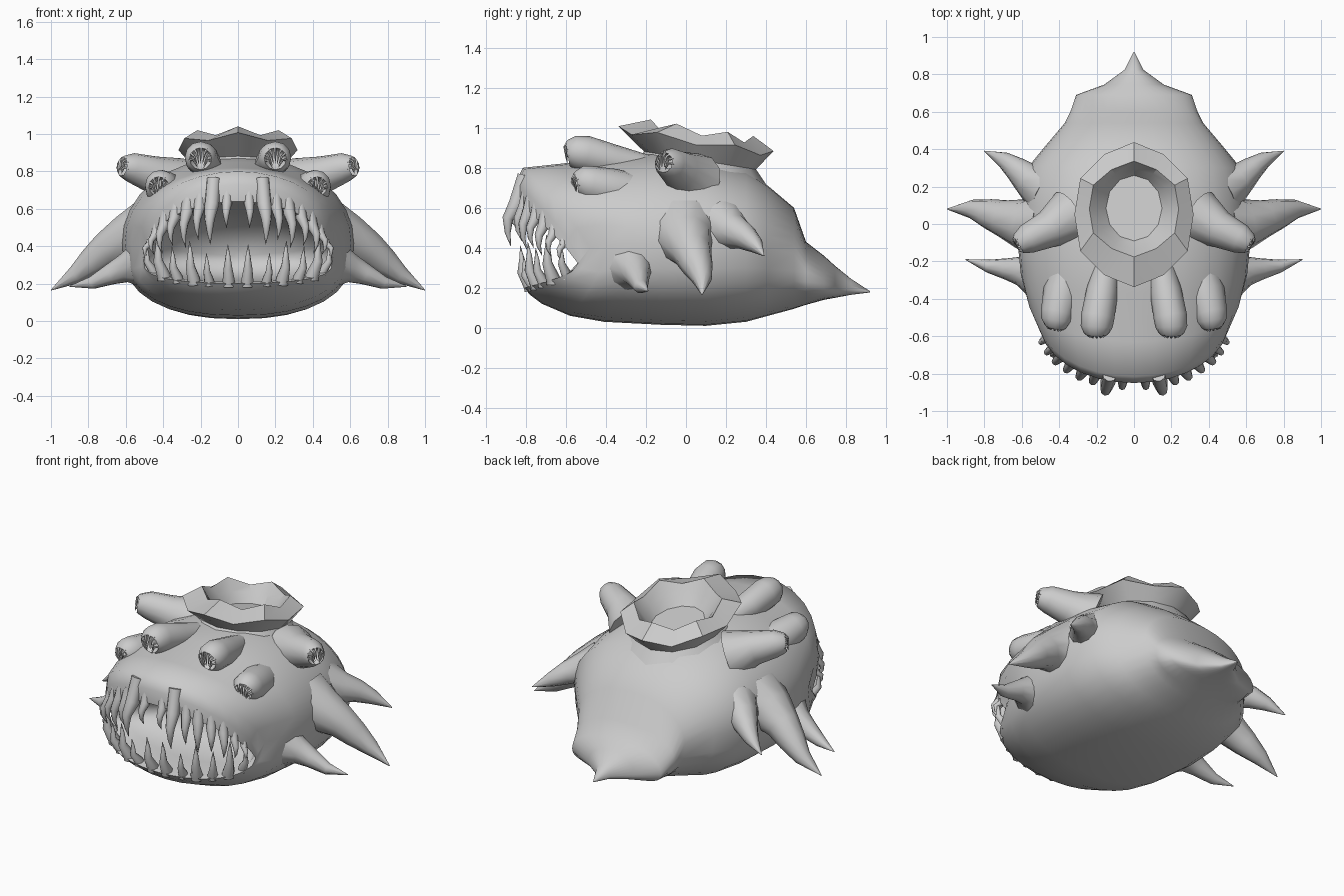
import bpy, bmesh, math
from mathutils import Vector

if "Cube" in bpy.data.objects:
    bpy.data.objects.remove(bpy.data.objects["Cube"])

mat = bpy.data.materials.new("plain grey")
mat.diffuse_color = (0.6, 0.6, 0.6, 1)
mat.use_nodes = True
mat.node_tree.nodes["Principled BSDF"].inputs["Base Color"].default_value = mat.diffuse_color


def finish(name, bm, angle=40):
    bmesh.ops.recalc_face_normals(bm, faces=bm.faces)
    me = bpy.data.meshes.new(name)
    bm.to_mesh(me)
    bm.free()
    ob = bpy.data.objects.new(name, me)
    bpy.context.collection.objects.link(ob)
    me.materials.append(mat)
    bpy.ops.object.select_all(action='DESELECT')
    ob.select_set(True)
    bpy.context.view_layer.objects.active = ob
    bpy.ops.object.shade_smooth_by_angle(angle=math.radians(angle))
    return ob


def skin(bm, rings):
    """Bridge rings of points into a closed surface."""
    vs = [[bm.verts.new(p) for p in r] for r in rings]
    n = len(vs[0])
    for a, b in zip(vs, vs[1:]):
        for i in range(n):
            j = (i + 1) % n
            bm.faces.new((a[i], a[j], b[j], b[i]))
    bm.faces.new(vs[0])
    bm.faces.new(vs[-1])


def tube(bm, path, radii, n=8, socket=False, side=1):
    """Tapered tube along a path; side=-1 mirrors it in x."""
    pts = [Vector(p) for p in path]
    q, last, rings = None, None, []
    for i, p in enumerate(pts):
        t = (pts[min(i + 1, len(pts) - 1)] - pts[max(i - 1, 0)]).normalized()
        q = t.to_track_quat('Z', 'Y') if q is None else last.rotation_difference(t) @ q
        last = t
        rings.append([p + q @ Vector((math.cos(k * math.tau / n), math.sin(k * math.tau / n), 0)) * radii[i]
                      for k in range(n)])
    if socket:
        for scale, back in ((0.85, -0.012), (0.7, 0.015), (0.45, 0.035)):
            c = pts[-1] - last * back
            rings.append([c + (p - pts[-1]) * scale for p in rings[len(pts) - 1]])
    skin(bm, [[Vector((p.x * side, p.y, p.z)) for p in r] for r in rings])
    return last


# Body rings: half width, middle z, top z, bottom z, side y, forward reach of top and bottom
LIP = (.50, .315, .64, .20, -.535, .315, .275)
BODY = [
    (.03, .34, .38, .30, -.33, 0, 0),
    (.30, .34, .50, .24, -.37, .04, .04),
    (.43, .33, .58, .215, -.44, .15, .15),
    (.475, .32, .625, .21, -.515, .295, .255),
    LIP,
    (.508, .35, .73, .165, -.52, .33, .26),
    (.525, .40, .80, .12, -.48, .335, .24),
    (.57, .41, .82, .06, -.40, .23, .18),
    (.605, .42, .85, .03, -.27, .10, .14),
    (.62, .42, .875, .015, -.12, .05, 0),
    (.60, .42, .84, .01, .10, 0, 0),
    (.57, .42, .785, .03, .30, 0, 0),
    (.48, .40, .71, .06, .41, 0, 0),
    (.37, .37, .60, .095, .54, 0, 0),
    (.34, .28, .43, .115, .60, 0, 0),
    (.31, .22, .36, .14, .69, 0, 0),
    (.16, .20, .31, .15, .745, 0, 0),
    (.05, .19, .245, .165, .825, 0, 0),
    (.003, .18, .183, .177, .92, 0, 0),
]


def ring_point(r, a):
    w, zc, zt, zb, y, up, dn = r
    c, s = math.cos(a), math.sin(a)
    front = up > .12
    x = w * math.copysign(abs(c) ** (1 if front else .87), c)
    if s >= 0:
        return Vector((x, y - up * s, zc + (zt - zc) * s ** (.85 if front else 1)))
    return Vector((x, y + dn * s, zc - (zc - zb) * abs(s) ** (.6 if front else .72)))


# Body with open mouth
bm = bmesh.new()
skin(bm, [[ring_point(r, k * math.tau / 32) for k in range(32)] for r in BODY])
finish("body", bm, 60)

# Teeth: angle on the lip, length, thickness
UPPER = [(83, .14, .028), (74, .22, .040), (65, .18, .032), (56, .20, .034),
         (46, .16, .030), (36, .16, .030), (26, .12, .024), (16, .09, .02)]
LOWER = [(-84, .21, .034), (-71, .16, .028), (-60, .22, .036),
         (-47, .18, .030), (-33, .23, .036), (-17, .16, .026)]
for name, table, d in (("upper_teeth", UPPER, -1), ("lower_teeth", LOWER, 1)):
    bm = bmesh.new()
    for side in (-1, 1):
        for deg, length, r in table:
            p = ring_point(LIP, math.radians(deg))
            out = Vector((p.x, p.y + .3, 0)).normalized()
            z = Vector((0, 0, d))
            fang = deg == 74
            if d < 0:
                root, inset, gum, lean, tip = (.13, .035, .01, .055, .04) if fang else (.06, .03, -.012, .022, 0)
            else:
                root, inset, gum, lean, tip = .015, .035, -.03, .012, .02
            tube(bm, [p - z * root - out * inset,
                      p + z * .01 + out * gum,
                      p + z * length * .38 + out * lean,
                      p + z * length * .7 + out * lean,
                      p + z * length + out * tip],
                 [r, r, r * .7, r * .38, .001], 8, side=side)
    finish(name, bm, 60)

# Toothed eye stalks: path and radii
STALKS = {
    "inner_eye_stalks": ([(.14, -.18, .80), (.17, -.36, .83), (.195, -.50, .87), (.2, -.55, .875), (.2, -.58, .87)],
                         [.06, .085, .09, .085, .07]),
    "lower_eye_stalks": ([(.34, -.20, .66), (.38, -.36, .69), (.41, -.48, .72), (.415, -.515, .725), (.42, -.54, .72)],
                         [.09, .105, .09, .083, .065]),
    "side_eye_stalks": ([(.34, .04, .73), (.46, -.03, .785), (.57, -.08, .82), (.61, -.105, .825)],
                        [.15, .10, .08, .06]),
}
for name, (path, radii) in STALKS.items():
    bm = bmesh.new()
    for side in (-1, 1):
        axis = tube(bm, path, radii, 12, True, side)
        # Small fangs around the socket
        c, r = Vector(path[-1]), radii[-1]
        u = axis.cross(Vector((0, 0, 1))).normalized()
        v = u.cross(axis)
        for k in range(7):
            a = math.radians(-10 + 33 * k)
            e = u * math.cos(a) + v * math.sin(a)
            tip = c + e * r * .25 - v * r * .6 + axis * .02
            tube(bm, [c + e * r * .85, c + e * r * .55 + axis * .02, tip], [.008, .007, .001], 5, side=side)
    finish(name, bm, 50)

# Curved side spikes with flared roots
SPIKES = {
    "large_side_spikes": ([(.50, -.01, .46), (.60, .0, .435), (.70, .03, .38), (.78, .055, .315), (.87, .08, .245),
                           (1, .08, .165)], [.19, .135, .10, .08, .05, .002]),
    "rear_side_spikes": ([(.48, .19, .50), (.57, .24, .48), (.63, .295, .455), (.70, .345, .415), (.80, .39, .36)],
                         [.14, .088, .066, .042, .002]),
    "front_side_spikes": ([(.52, -.275, .30), (.61, -.25, .28), (.68, -.24, .25), (.78, -.225, .205), (.90, -.19, .185)],
                          [.13, .078, .058, .035, .002]),
}
for name, (path, radii) in SPIKES.items():
    bm = bmesh.new()
    for side in (-1, 1):
        tube(bm, path, radii, 10, side=side)
    finish(name, bm, 60)

# Back crater: flared skirt, pointed inner rim and bowl, tilted backwards
# Each ring: x radius, y radius, centre y, height, jag
CRATER = [(.32, .34, .07, .76, 0), (.25, .28, .07, .84, 0), (.325, .38, .05, .93, .02),
          (.245, .25, .08, .985, .025), (.20, .215, .08, .93, 0), (.15, .175, .085, .87, 0)]
bm = bmesh.new()
rings = []
for rx, ry, cy, z, jag in CRATER:
    ring = []
    for k in range(12):
        a = k * math.tau / 12 + math.pi / 2
        j = jag if k % 2 == 0 else -jag
        y = cy + ry * (1 + j) * math.sin(a)
        ring.append(Vector((rx * (1 + j) * math.cos(a), y, z + j * .8 - .16 * (y - .05))))
    rings.append(ring)
skin(bm, rings)
finish("back_crater", bm, 30)
